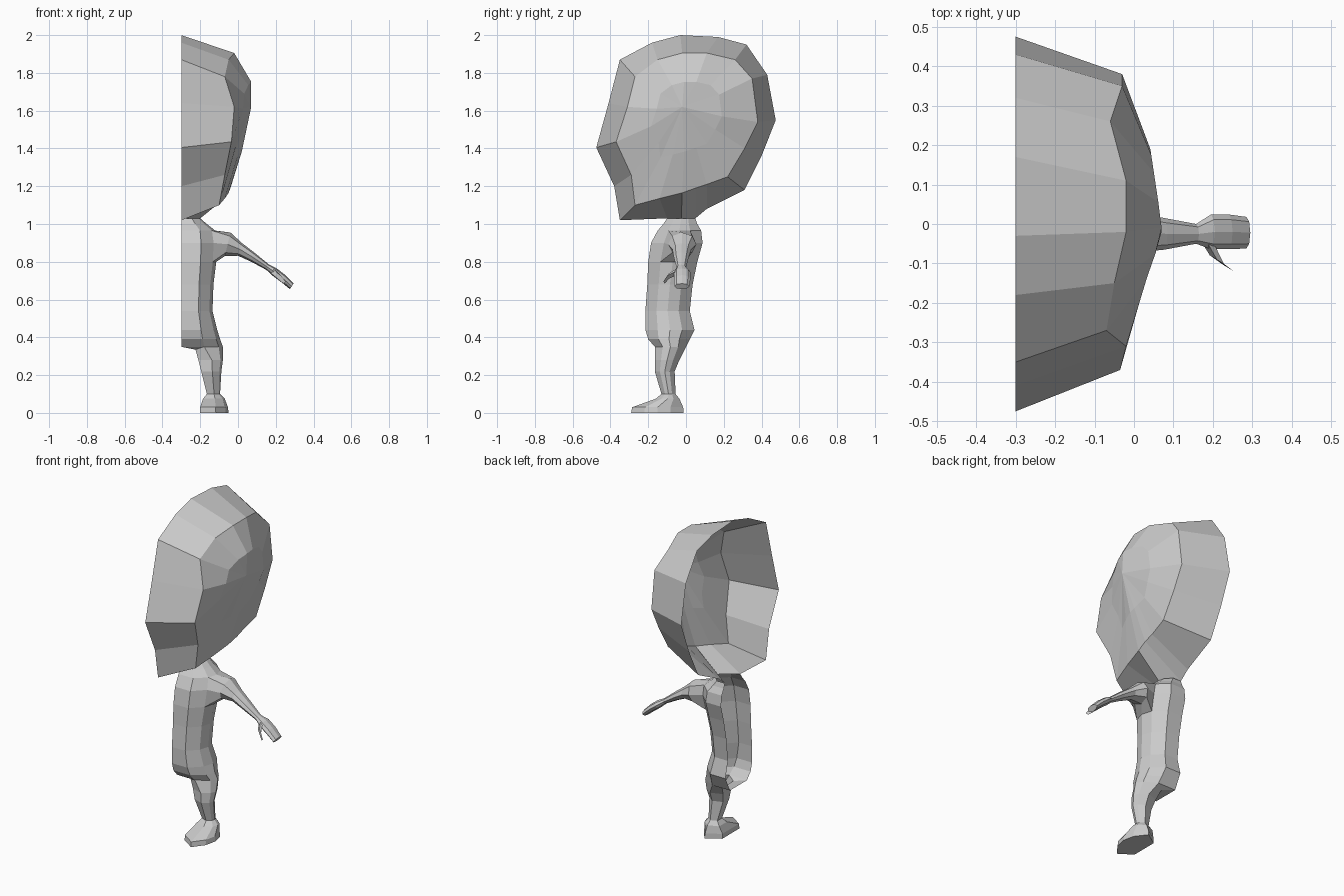
import bpy, bmesh
from mathutils import Vector

if "Cube" in bpy.data.objects:
    bpy.data.objects.remove(bpy.data.objects["Cube"])

CUT = -0.3  # the open centre plane

grey = bpy.data.materials.new("plain grey")
grey.diffuse_color = (0.6, 0.6, 0.6, 1)
grey.use_nodes = True
grey.node_tree.nodes["Principled BSDF"].inputs["Base Color"].default_value = grey.diffuse_color


def loft(bm, rings, closed=True, cap=False, skip=()):
    """Join rings of equal point count with quads; skip holds (ring, column) holes."""
    vs = [[bm.verts.new(p) for p in r] for r in rings]
    n = len(vs[0])
    for i in range(len(vs) - 1):
        for j in range(n if closed else n - 1):
            if (i, j) not in skip:
                k = (j + 1) % n
                bm.faces.new((vs[i][j], vs[i][k], vs[i + 1][k], vs[i + 1][j]))
    if cap:
        bm.faces.new(vs[-1])
    return vs


def finish(bm, name):
    bmesh.ops.remove_doubles(bm, verts=bm.verts, dist=0.0005)
    bmesh.ops.recalc_face_normals(bm, faces=bm.faces)
    me = bpy.data.meshes.new(name)
    bm.to_mesh(me)
    bm.free()
    me.materials.append(grey)
    ob = bpy.data.objects.new(name, me)
    bpy.context.collection.objects.link(ob)


# Head: rim on the centre plane, ridge ring, cheek ring, pole
rim = [(-.35, 1.87), (-.18, 1.96), (-.03, 2.0), (.17, 1.99), (.32, 1.95), (.43, 1.79),
       (.475, 1.55), (.40, 1.36), (.31, 1.18), (.11, 1.08), (.05, 1.03), (-.025, 1.03),
       (-.10, 1.03), (-.35, 1.02), (-.38, 1.2), (-.475, 1.405), (-.41, 1.64)]
ridge = [(-.07, -.27, 1.78), (-.05, -.15, 1.87), (-.02, -.02, 1.905), (-.02, .11, 1.905),
         (-.06, .26, 1.87), (-.03, .35, 1.77), (-.03, .38, 1.54), (-.03, .31, 1.40),
         (-.03, .22, 1.25), (-.04, .11, 1.21), (-.04, .05, 1.19), (-.05, -.02, 1.165),
         (-.07, -.14, 1.135), (-.10, -.27, 1.10), (-.07, -.29, 1.26), (-.035, -.37, 1.435),
         (-.02, -.31, 1.62)]
outer = [Vector((CUT, y, z)) for y, z in rim]
outer[11].x = -.2  # neck side


def cheek(p):
    y, z = p[1] * .5, 1.6 + (p[2] - 1.6) * .5
    x = .07 - max(0, y) * .15 - max(0, -y - .03) * .35 - max(0, 1.55 - z) * .3
    return Vector((x, y, z))


bm = bmesh.new()
rings = loft(bm, [outer, ridge, [cheek(p) for p in ridge]])
pole = bm.verts.new((.07, -.02, 1.62))
last = rings[-1]
for j, v in enumerate(last):
    bm.faces.new((v, last[(j + 1) % len(last)], pole))
finish(bm, "head")


def row(z, yf, yb, xs, x0=CUT, inset=0.0):
    """Seven points from inner front round the outside to inner back."""
    w, d = xs - x0, yb - yf
    prof = [(0, inset), (.55, 0), (.9, .25), (1, .5), (.9, .75), (.55, 1), (0, 1 - inset)]
    return [Vector((x0 + w * a, yf + d * b, z)) for a, b in prof]


bm = bmesh.new()
# Torso half shell, with a hole at the shoulder
torso = [row(*r) for r in [
    (1.03, -.10, .05, -.2), (1.0, -.12, .06, -.165), (.965, -.15, .08, -.12),
    (.90, -.185, .088, -.11), (.80, -.2, .06, -.115), (.68, -.205, .035, -.13),
    (.54, -.215, .02, -.135), (.44, -.215, .045, -.11), (.39, -.2, .02, -.095),
    (.35, -.165, 0, -.08)]]
loft(bm, torso, closed=False, skip={(2, 2), (2, 3), (3, 2), (3, 3)})

# Leg and foot
hip = [p.copy() for p in torso[-1]]
hip[0] = Vector((-.225, -.14, .335))
hip[6] = Vector((-.225, -.03, .335))
leg = [hip] + [row(*r) for r in [
    (.28, -.165, -.035, -.08, -.21, .2), (.22, -.165, -.06, -.088, -.195, .2),
    (.10, -.13, -.055, -.095, -.165, .2), (.075, -.16, -.035, -.07, -.185, .2),
    (.03, -.285, -.015, -.053, -.2, .2), (0, -.29, -.012, -.05, -.2, .2)]]
loft(bm, leg, cap=True)

# Crotch between the centre plane and the leg
t = torso[-1]
for face in [(t[0], t[6], hip[6], hip[0]), (t[0], t[1], hip[0]), (t[6], t[5], hip[6])]:
    bm.faces.new([bm.verts.new(p) for p in face])


def section(top, bottom, yc, hy):
    """Eight-sided arm section given by its top and bottom (x, z)."""
    (xt, zt), (xb, zb) = top, bottom
    out = []
    for a, b in [(-.7, .15), (0, 0), (.7, .15), (1, .5), (.7, .85), (0, 1), (-.7, .85), (-1, .5)]:
        out.append(Vector((xt + (xb - xt) * b, yc + hy * a, zt + (zb - zt) * b)))
    return out


# Arm and hand, grown out of the shoulder hole
u, m, b = torso[2], torso[3], torso[4]
shoulder = [u[2], u[3], u[4], m[4], b[4], b[3], b[2], m[2]]
arm = [shoulder] + [section(*s) for s in [
    ((-.04, .955), (-.07, .83), -.02, .075), ((.02, .90), (.0, .832), -.022, .05),
    ((.085, .85), (.07, .80), -.025, .04), ((.165, .785), (.15, .757), -.025, .025),
    ((.205, .765), (.185, .725), -.02, .044), ((.25, .73), (.232, .69), -.02, .044),
    ((.295, .685), (.275, .655), -.022, .04)]]
loft(bm, arm, cap=True)

# Thumb
thumb = []
for x, y, z, r in [(.185, -.045, .748, .022), (.21, -.09, .725, .018), (.24, -.112, .695, .013)]:
    thumb.append([Vector((x + r * a, y - r * a * .6, z + r * c))
                  for a, c in [(-1, 0), (0, .8), (1, 0), (0, -.8)]])
loft(bm, thumb, cap=True)
finish(bm, "body")
